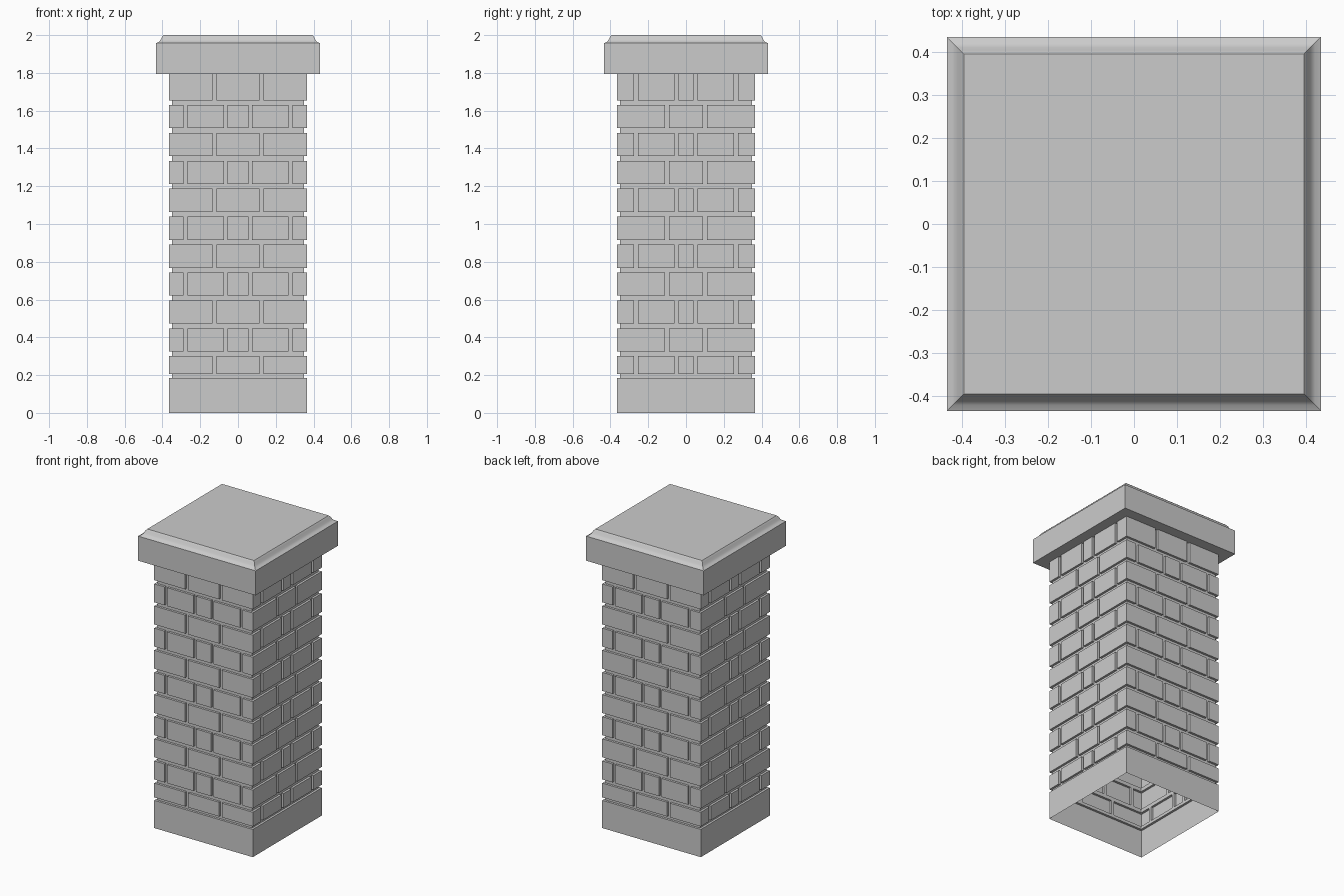
import bpy, bmesh, math

if "Cube" in bpy.data.objects:
    bpy.data.objects.remove(bpy.data.objects["Cube"])

H, M, W = 0.364, 0.349, 0.01        # brick face, mortar face, half joint width
BASE_TOP, CAP_BOTTOM = 0.185, 1.793


def finish(bm, name):
    bmesh.ops.remove_doubles(bm, verts=bm.verts, dist=1e-5)
    me = bpy.data.meshes.new(name)
    bm.to_mesh(me)
    bm.free()
    ob = bpy.data.objects.new(name, me)
    bpy.context.collection.objects.link(ob)
    return ob


def face(bm, pts):
    bm.faces.new([bm.verts.new(p) for p in pts])


def wall(bm, p, q, z0, z1):
    face(bm, [(*p, z0), (*q, z0), (*q, z1), (*p, z1)])


def on_side(k, t, out):
    # point on side k (0 front, 1 right, 2 back, 3 left), t along it
    c, s = [(1, 0), (0, 1), (-1, 0), (0, -1)][k % 4]
    return (t * c + out * s, t * s - out * c)


def lathe_square(name, profile, close_top=False):
    # square rings (half width, z) joined from bottom to top
    bm = bmesh.new()
    for (r0, z0), (r1, z1) in zip(profile, profile[1:]):
        for k in range(4):
            face(bm, [(*on_side(k, -r0, r0), z0), (*on_side(k, r0, r0), z0),
                      (*on_side(k, r1, r1), z1), (*on_side(k, -r1, r1), z1)])
    if close_top:
        r, z = profile[-1]
        face(bm, [(*on_side(k, -r, r), z) for k in range(4)])
    return finish(bm, name)


def brick_course(bm, joints, z0, z1):
    # joints: (side, t) all the way around, counter-clockwise
    for i, (k, t) in enumerate(joints):
        k2, t2 = joints[(i + 1) % len(joints)]
        outer, inner = [on_side(k, t + W, H)], [on_side(k, t + W, M)]
        if k2 != k:
            outer.append(on_side(k, H, H))
            inner.append(on_side(k, M, M))
        outer.append(on_side(k2, t2 - W, H))
        inner.append(on_side(k2, t2 - W, M))
        # brick faces and ends, then the joint floor
        loop = [inner[0]] + outer + [inner[-1]]
        for p, q in zip(loop, loop[1:]):
            wall(bm, p, q, z0, z1)
        wall(bm, on_side(k, t - W, M), on_side(k, t + W, M), z0, z1)
        # ledges above and below the brick
        ring = outer + inner[::-1]
        face(bm, [(*p, z1) for p in ring])
        face(bm, [(*p, z0) for p in ring[::-1]])


# Brick shaft: alternating courses with interlocking corners
EVEN = ([-0.125, 0.125], [-0.265, -0.05, 0.05, 0.265])
ODD = ([-0.278, -0.065, 0.065, 0.278], [-0.1, 0.1])
bm = bmesh.new()
below = BASE_TOP
for row in range(11):
    top = CAP_BOTTOM if row == 10 else 0.300 + 0.1478 * row
    bottom = 0.205 if row == 0 else 0.300 + 0.1478 * row - 0.123
    for k in range(4):
        wall(bm, on_side(k, -M, M), on_side(k, M, M), below, bottom)
    pattern = EVEN if row % 2 == 0 else ODD
    brick_course(bm, [(k, t) for k in range(4) for t in pattern[k % 2]], bottom, top)
    below = top
finish(bm, "brick_shaft")

# Plinth, open underneath
lathe_square("plinth", [(H, 0), (H, BASE_TOP), (M, BASE_TOP)])

# Cap stone with a small coved top edge
cap = lathe_square("cap_stone", [(M, CAP_BOTTOM), (0.434, CAP_BOTTOM), (0.434, 1.957),
                                 (0.42, 1.963), (0.41, 1.975), (0.403, 1.99),
                                 (0.394, 2.0)], close_top=True)
bpy.context.view_layer.objects.active = cap
cap.select_set(True)
bpy.ops.object.shade_smooth_by_angle(angle=math.radians(30))
